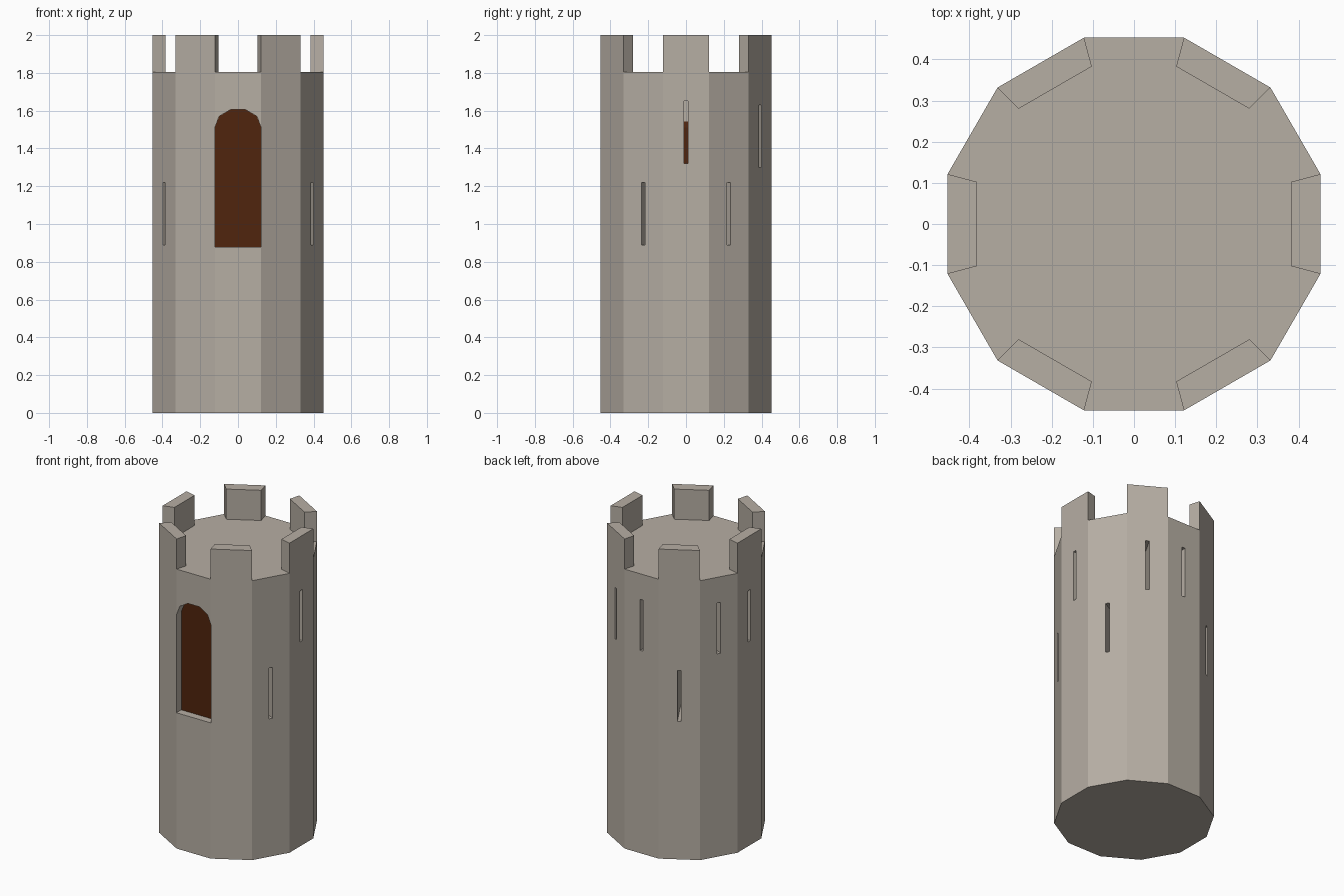
import bpy, bmesh, math
from mathutils import Matrix, Vector

if "Cube" in bpy.data.objects:
    bpy.data.objects.remove(bpy.data.objects["Cube"])

SIDES = 12
APOTHEM = 0.453
RADIUS = APOTHEM / math.cos(math.pi / SIDES)
FLOOR_Z, TOP_Z = 1.805, 2.0


def material(name, rgb):
    m = bpy.data.materials.new(name)
    m.diffuse_color = (*rgb, 1)
    m.use_nodes = True
    m.node_tree.nodes["Principled BSDF"].inputs["Base Color"].default_value = m.diffuse_color
    return m


stone = material("warm_grey_stone", (0.47, 0.425, 0.37))
wood = material("dark_brown", (0.08, 0.018, 0.004))


def prism(bm, points, offset):
    """Closed prism from a flat outline pushed along an offset."""
    a = [bm.verts.new(p) for p in points]
    b = [bm.verts.new(Vector(p) + Vector(offset)) for p in points]
    bm.faces.new(a)
    bm.faces.new(b[::-1])
    for i in range(len(a)):
        j = (i + 1) % len(a)
        bm.faces.new((a[i], b[i], b[j], a[j]))


def finish(bm, name, mat):
    bmesh.ops.recalc_face_normals(bm, faces=bm.faces)
    mesh = bpy.data.meshes.new(name)
    bm.to_mesh(mesh)
    bm.free()
    mesh.materials.append(mat)
    ob = bpy.data.objects.new(name, mesh)
    bpy.context.collection.objects.link(ob)
    return ob


def polar(r, deg, z):
    a = math.radians(deg)
    return (r * math.cos(a), r * math.sin(a), z)


def arch(y, w):
    """Arched window outline in the xz plane."""
    half = [(w, 0.877), (w, 1.51), (w * 0.81, 1.57), (w * 0.33, 1.605)]
    pts = half + [(-x, z) for x, z in reversed(half)]
    return [(x, y, z) for x, z in pts]


# tower body
bm = bmesh.new()
prism(bm, [polar(RADIUS, 15 + 30 * i, 0) for i in range(SIDES)], (0, 0, FLOOR_Z))
tower = finish(bm, "tower_body", stone)

# battlements on every second face
bm = bmesh.new()
inner = RADIUS * 0.845
for a in range(0, 360, 60):
    prism(bm, [polar(RADIUS, a - 15, FLOOR_Z), polar(RADIUS, a + 15, FLOOR_Z),
               polar(inner, a + 15, FLOOR_Z), polar(inner, a - 15, FLOOR_Z)],
          (0, 0, TOP_Z - FLOOR_Z))
finish(bm, "battlements", stone)

# cutter: window recess and deep arrow slits
bm = bmesh.new()
prism(bm, arch(-0.6, 0.123), (0, 0.197, 0))
slits = {0: 1.32, 30: 0.89, 60: 1.30, 90: 1.31, 120: 0.89,
         150: 1.31, 180: 1.32, 210: 0.89, 330: 0.89}
for angle, z in slits.items():
    m = (Matrix.Rotation(math.radians(angle), 4, 'Z')
         @ Matrix.Translation((0.355, 0, z + 0.165))
         @ Matrix.Diagonal((0.49, 0.023, 0.33, 1)))
    bmesh.ops.create_cube(bm, size=1, matrix=m)
cutter = finish(bm, "opening_cutter", stone)
cutter.hide_render = True
cutter.hide_viewport = True
mod = tower.modifiers.new("openings", 'BOOLEAN')
mod.operation = 'DIFFERENCE'
mod.solver = 'EXACT'
mod.object = cutter

# dark core filling the window and showing behind the slits
bm = bmesh.new()
prism(bm, arch(-0.404, 0.1225), (0, 0.524, 0))
finish(bm, "window_core", wood)
